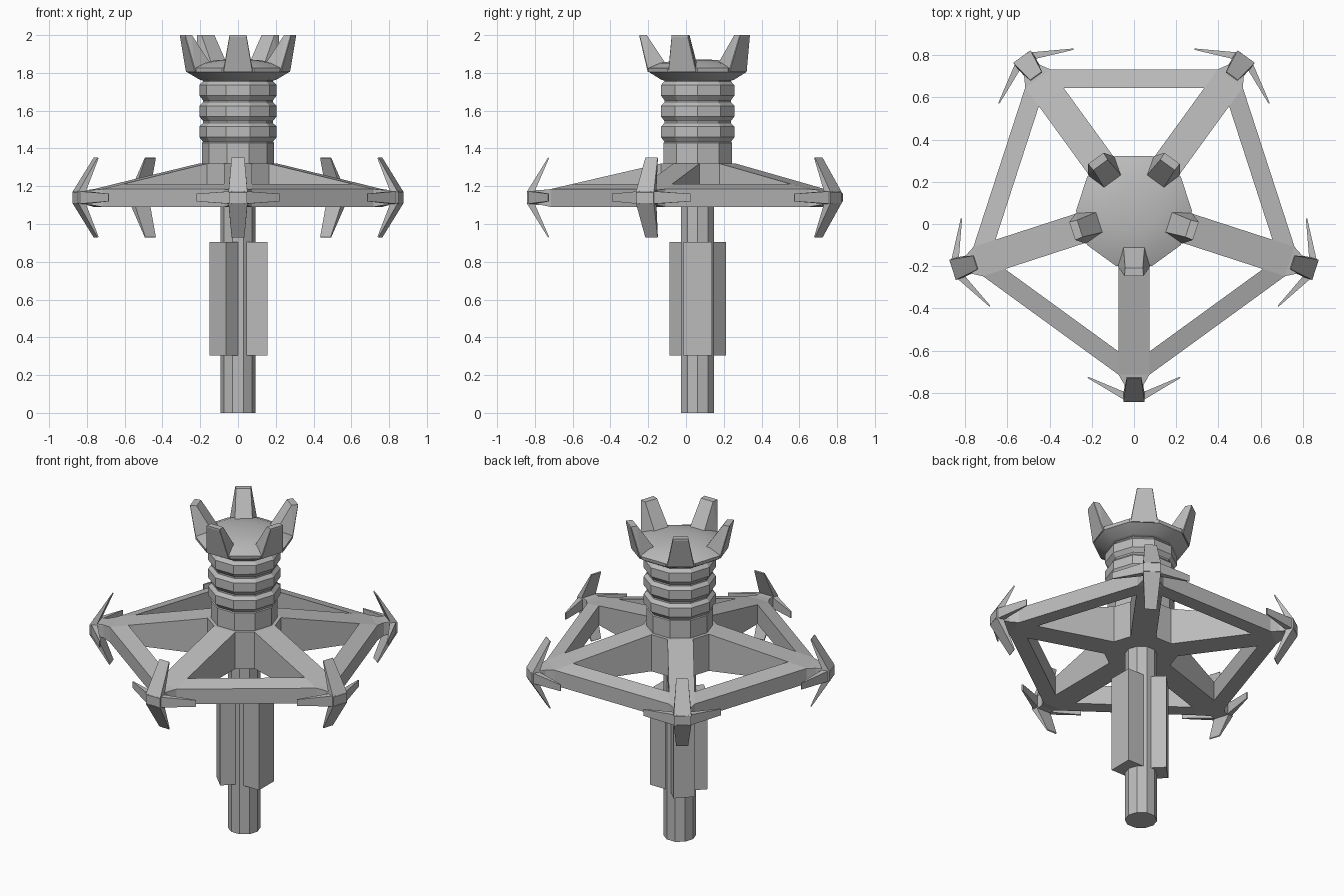
import bpy, bmesh
from math import cos, sin, pi, radians
from mathutils import Vector, Matrix

cube = bpy.data.objects.get("Cube")
if cube:
    bpy.data.objects.remove(cube, do_unlink=True)

AXIS_Y = 0.062
CORNERS = [radians(-90 + 72 * k) for k in range(5)]

grey = bpy.data.materials.new("stone_grey")
grey.use_nodes = True
GREY = (0.5, 0.5, 0.5, 1)
grey.diffuse_color = GREY
grey.node_tree.nodes["Principled BSDF"].inputs["Base Color"].default_value = GREY


def finish(bm, name, smooth=False):
    bmesh.ops.translate(bm, verts=bm.verts, vec=(0, AXIS_Y, 0))
    bmesh.ops.recalc_face_normals(bm, faces=bm.faces)
    mesh = bpy.data.meshes.new(name)
    bm.to_mesh(mesh)
    bm.free()
    mesh.materials.append(grey)
    ob = bpy.data.objects.new(name, mesh)
    bpy.context.collection.objects.link(ob)
    if smooth:
        bpy.ops.object.select_all(action='DESELECT')
        ob.select_set(True)
        bpy.context.view_layer.objects.active = ob
        bpy.ops.object.shade_smooth_by_angle(angle=radians(22))
    return ob


def lathe(name, profile, sides=10, smooth=False):
    bm = bmesh.new()
    rings = [[bm.verts.new((r * cos(2 * pi * i / sides), r * sin(2 * pi * i / sides), z))
              for i in range(sides)] for r, z in profile]
    for a, b in zip(rings, rings[1:]):
        for i in range(sides):
            j = (i + 1) % sides
            bm.faces.new((a[i], a[j], b[j], b[i]))
    bm.faces.new(rings[0])
    bm.faces.new(rings[-1])
    return finish(bm, name, smooth)


def hull(bm, points, angle):
    # points are (outward, sideways, up), turned to the given direction
    turn = Matrix.Rotation(angle, 3, 'Z')
    verts = [bm.verts.new(turn @ Vector(p)) for p in points]
    bmesh.ops.convex_hull(bm, input=verts)


def slab(sections):
    # sections are (outward, half width, low z, high z)
    return [(r, s * w, z) for r, w, lo, hi in sections for s in (-1, 1) for z in (lo, hi)]


# Shaft with three long ribs
lathe("shaft", [(0.092, 0), (0.092, 1.1)])
bm = bmesh.new()
for deg, dist, half in ((0, 0.155, 0.075), (135, 0.15, 0.062), (225, 0.15, 0.062)):
    hull(bm, slab([(0.03, half, 0.305, 0.905), (dist, half, 0.305, 0.905)]), radians(deg))
finish(bm, "shaft_ribs")

# Column with three raised bands
profile = [(0.19, 1.1), (0.19, 1.43)]
for z in (1.43, 1.54, 1.65):
    profile += [(0.185, z + 0.005), (0.205, z + 0.03), (0.205, z + 0.085), (0.185, z + 0.105)]
profile.append((0.185, 1.77))
lathe("banded_column", profile)

# Flared head with a shallow dome
lathe("head", [(0.19, 1.76), (0.205, 1.765), (0.272, 1.805), (0.275, 1.825),
               (0.21, 1.852), (0.11, 1.868), (0.03, 1.872)], smooth=True)

# Crown teeth
bm = bmesh.new()
for a in CORNERS:
    hull(bm, slab([(0.265, 0.076, 1.805, 1.825), (0.17, 0.05, 1.82, 1.85),
                   (0.27, 0.042, 1.99, 2.0), (0.308, 0.045, 1.99, 2.0)]), a)
finish(bm, "crown_teeth")

# Five-sided frame: spokes, rails and open bays, sloping up to the hub
HALF = 0.073
bm = bmesh.new()
arms = []
for a in CORNERS:
    turn = Matrix.Rotation(a, 3, 'Z')
    arms.append([[bm.verts.new(turn @ Vector((r, s * HALF, z))) for s in (-1, 1)]
                 for r, z in ((0.777, 1.185), (0.667, 1.211), (0.195, 1.32))])
for k, (outer, bend, hub) in enumerate(arms):
    bm.faces.new((*outer, bend[1], bend[0]))
    bm.faces.new((*bend, hub[1], hub[0]))
    nxt = arms[(k + 1) % 5]
    bm.faces.new((outer[1], nxt[0][0], nxt[1][0], bend[1]))
bm.faces.new([v for arm in arms for v in arm[2]])
out = bmesh.ops.extrude_face_region(bm, geom=bm.faces[:], use_keep_orig=True)
for v in out["geom"]:
    if isinstance(v, bmesh.types.BMVert):
        v.co.z = 1.09
finish(bm, "frame")

# Mounts at the frame corners
MID = 1.14
bm = bmesh.new()
for a in CORNERS:
    hull(bm, slab([(0.76, HALF, 1.09, 1.187), (0.777, HALF, 1.09, 1.185),
                   (0.825, 0.045, 1.1, 1.18)]), a)
    hull(bm, slab([(0.8, 0.045, 1.1, 1.18), (0.87, 0.045, 1.1, 1.18),
                   (0.905, 0.048, 1.112, 1.168)]), a)
finish(bm, "corner_mounts")

# Four swept-back prongs on each mount
bm = bmesh.new()
side = [(0.905, 0.03), (0.86, 0.04), (0.787, 0.208), (0.792, 0.212)]
for a in CORNERS:
    for s in (-1, 1):
        upright, flat = [], []
        for i, (r, t) in enumerate(side):
            for e in (-1, 1):
                upright.append((r, e * (0.05 if i < 2 else 0.034), MID + s * t))
                flat.append((r, s * t * 1.04, MID + e * (0.034 if i < 2 else 0.02)))
        hull(bm, upright, a)
        hull(bm, flat, a)
finish(bm, "prongs")
